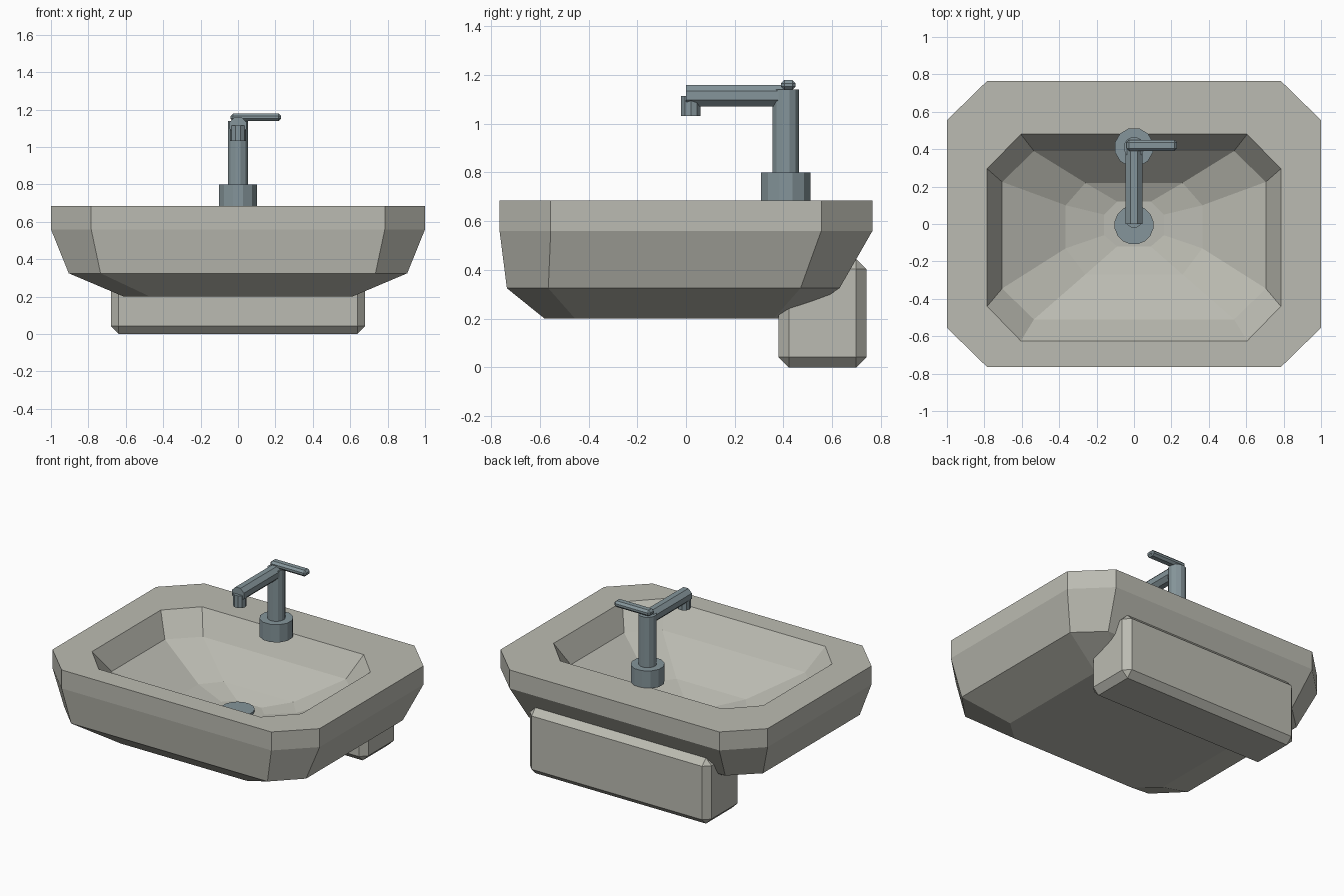
import bpy, bmesh, math
from mathutils import Matrix

cube = bpy.data.objects.get("Cube")
if cube:
    bpy.data.objects.remove(cube, do_unlink=True)


def material(name, rgb):
    m = bpy.data.materials.new(name)
    m.use_nodes = True
    m.diffuse_color = (*rgb, 1)
    bsdf = m.node_tree.nodes["Principled BSDF"]
    bsdf.inputs["Base Color"].default_value = (*rgb, 1)
    return m


ceramic = material("warm grey ceramic", (0.50, 0.50, 0.445))
metal = material("blue grey metal", (0.235, 0.30, 0.325))


def finish(name, bm, mat):
    bmesh.ops.recalc_face_normals(bm, faces=bm.faces)
    mesh = bpy.data.meshes.new(name)
    bm.to_mesh(mesh)
    bm.free()
    mesh.materials.append(mat)
    ob = bpy.data.objects.new(name, mesh)
    bpy.context.collection.objects.link(ob)
    return ob


def box(name, lo, hi, bevel, mat):
    bm = bmesh.new()
    bmesh.ops.create_cube(bm, size=1)
    for v in bm.verts:
        v.co = [a + (b - a) * (c + 0.5) for a, b, c in zip(lo, hi, v.co)]
    bmesh.ops.bevel(bm, geom=bm.edges[:], offset=bevel, segments=1,
                    affect='EDGES', profile=0.5)
    return finish(name, bm, mat)


def cylinder(name, center, radius, length, sides, mat, axis='Z'):
    bm = bmesh.new()
    turn = Matrix.Rotation(math.pi / 2, 4, 'X') if axis == 'Y' else Matrix()
    spin = Matrix.Rotation(math.pi / sides, 4, 'Z')
    bmesh.ops.create_cone(bm, cap_ends=True, segments=sides, radius1=radius,
                          radius2=radius, depth=length,
                          matrix=Matrix.Translation(center) @ turn @ spin)
    return finish(name, bm, mat)


def octagon(bm, x, cx, front, cfront, cback, back, z):
    """Rectangle ring with cut corners; c values mark where the cuts start."""
    half = [(cx, front), (x, cfront), (x, cback), (cx, back)]
    pts = half + [(-px, py) for px, py in reversed(half)]
    return [bm.verts.new((px, py, z)) for px, py in pts]


# Basin: one skin from the underside, over the rim and down into the bowl
sections = [
    (0.61, 0.47, -0.58, -0.455, 0.36, 0.44, 0.20),
    (0.905, 0.735, -0.735, -0.565, 0.47, 0.63, 0.325),
    (1.0, 0.785, -0.765, -0.555, 0.555, 0.765, 0.56),
    (1.0, 0.785, -0.765, -0.555, 0.555, 0.765, 0.685),
    (0.785, 0.605, -0.625, -0.44, 0.295, 0.48, 0.685),
    (0.705, 0.535, -0.51, -0.345, 0.225, 0.39, 0.535),
    (0.365, 0.26, -0.27, -0.13, 0.10, 0.22, 0.37),
    (0.16, 0.09, -0.12, -0.06, 0.05, 0.12, 0.325),
]
bm = bmesh.new()
rings = [octagon(bm, *s) for s in sections]
for low, high in zip(rings, rings[1:]):
    for i in range(8):
        j = (i + 1) % 8
        bm.faces.new((low[i], low[j], high[j], high[i]))
bm.faces.new(rings[0])
bm.faces.new(rings[-1])
finish("basin", bm, ceramic)

# Wall bracket under the back
box("wall_bracket", (-0.68, 0.38, 0), (0.68, 0.74, 0.445), 0.042, ceramic)

# Drain cover
cylinder("drain_cover", (0, -0.005, 0.33), 0.105, 0.022, 16, metal)

# Tap
cylinder("tap_base", (0, 0.41, 0.74), 0.105, 0.12, 12, metal)
cylinder("tap_column", (0, 0.41, 0.965), 0.056, 0.35, 12, metal)
cylinder("tap_spout", (0, 0.20, 1.115), 0.048, 0.40, 8, metal, axis='Y')
cylinder("tap_outlet", (0, 0.02, 1.073), 0.042, 0.083, 10, metal)
box("tap_lever", (-0.04, 0.39, 1.138), (0.23, 0.45, 1.18), 0.014, metal)
